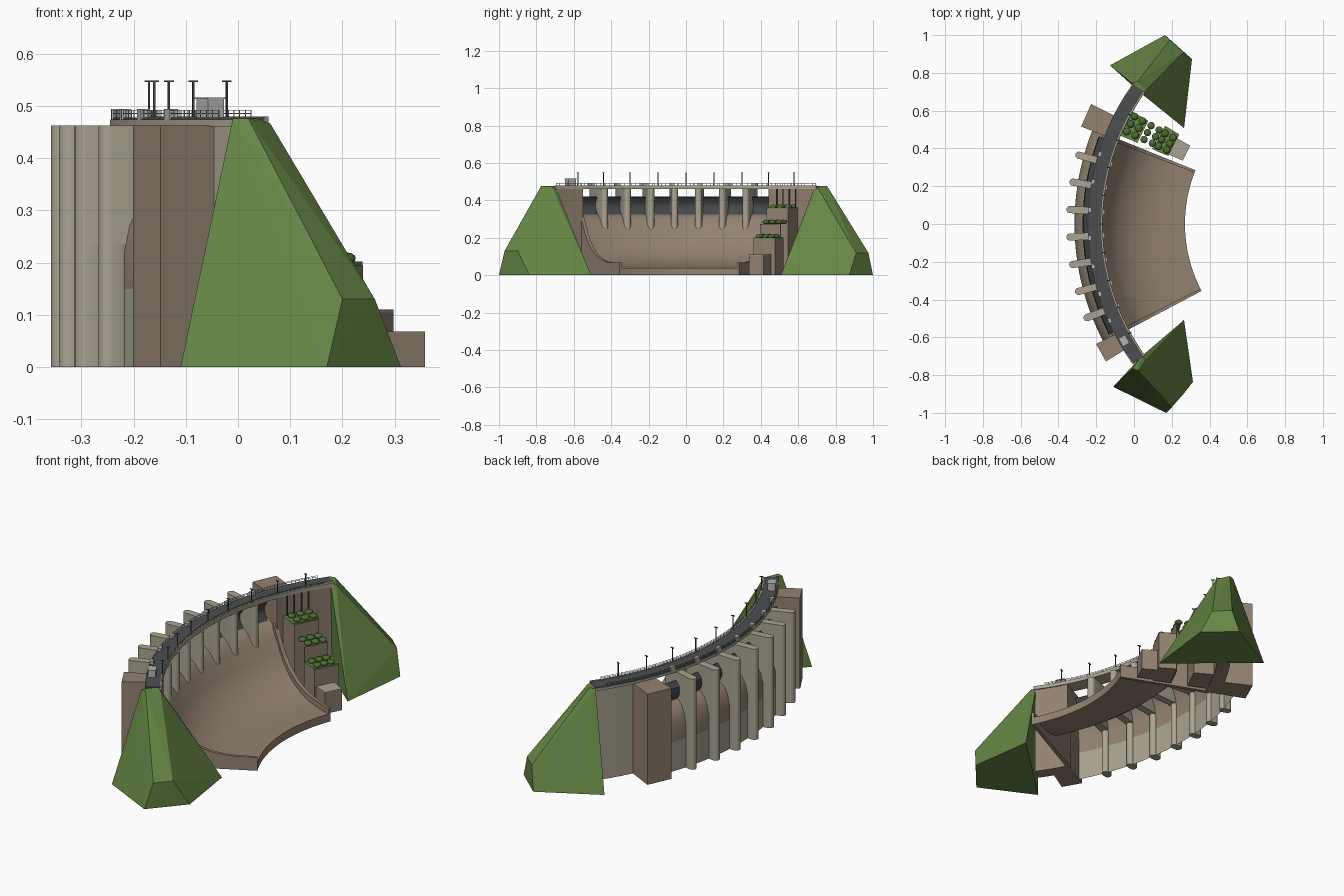
import bpy, bmesh, math
from mathutils import Vector, Matrix

if "Cube" in bpy.data.objects:
    bpy.data.objects.remove(bpy.data.objects["Cube"])

CX = 1.03                      # centre of the dam arc
A0, A1 = -27.3, 21.5           # angular limits of the spillway
STEP = (A1 - A0) / 8


def mat(name, c):
    m = bpy.data.materials.new(name)
    m.diffuse_color = (*c, 1)
    m.use_nodes = True
    m.node_tree.nodes["Principled BSDF"].inputs["Base Color"].default_value = m.diffuse_color
    return m


BROWN = mat("brown_concrete", (.29, .225, .165))
STONE = mat("pale_concrete", (.40, .37, .285))
ROAD = mat("asphalt", (.072, .076, .078))
GATE = mat("dark_steel", (.055, .062, .066))
GRASS = mat("hill_green", (.135, .24, .06))
BUSH = mat("bush_green", (.07, .15, .03))
BOOTH = mat("light_grey", (.45, .46, .45))


def P(r, a, z):
    """Polar point: a in degrees, positive toward +y."""
    t = math.radians(a)
    return Vector((CX - r * math.cos(t), r * math.sin(t), z))


def finish(name, bm, mats, smooth=False):
    me = bpy.data.meshes.new(name)
    bm.to_mesh(me)
    bm.free()
    ob = bpy.data.objects.new(name, me)
    bpy.context.collection.objects.link(ob)
    for m in mats:
        me.materials.append(m)
    if smooth:
        bpy.ops.object.select_all(action='DESELECT')
        ob.select_set(True)
        bpy.context.view_layer.objects.active = ob
        bpy.ops.object.shade_smooth_by_angle(angle=math.radians(35))
    return ob


def sweep(bm, prof, a0, a1, n=1, closed=True):
    """Sweep an (r, z) profile along the arc."""
    rings = [[bm.verts.new(P(r, a0 + (a1 - a0) * i / n, z)) for r, z in prof]
             for i in range(n + 1)]
    k = len(prof)
    for p, q in zip(rings, rings[1:]):
        for j in range(k if closed else k - 1):
            bm.faces.new((p[j], p[(j + 1) % k], q[(j + 1) % k], q[j]))
    if closed:
        bm.faces.new(rings[0])
        bm.faces.new(rings[-1])
    bmesh.ops.recalc_face_normals(bm, faces=bm.faces[:])


def sector(name, prof, a0, a1, m, n=1, closed=True, smooth=False):
    bm = bmesh.new()
    sweep(bm, prof, a0, a1, n, closed)
    return finish(name, bm, [m], smooth)


def rect(r0, r1, z0, z1):
    return [(r0, z0), (r1, z0), (r1, z1), (r0, z1)]


def box(bm, r, a, z, sr, st, sz):
    """Box resting on z, turned to follow the arc."""
    M = Matrix.Translation(P(r, a, z + sz / 2)) @ Matrix.Rotation(math.radians(-a), 4, 'Z')
    bmesh.ops.create_cube(bm, size=1, matrix=M @ Matrix.Diagonal((sr, st, sz, 1)))


# Spillway shell: upstream wall, rounded crest, chute and toe
prof = [(1.345, 0), (1.345, .15), (1.345, .22), (1.335, .27), (1.315, .31), (1.285, .33),
        (1.25, .322), (1.22, .298), (1.19, .255), (1.16, .20), (1.13, .157), (1.09, .118),
        (1.04, .083), (.98, .058), (.92, .045), (.86, .04), (.76, .04), (.76, 0)]
bm = bmesh.new()
sweep(bm, prof, A0, A1, 48, closed=False)
if sum(f.normal.z * f.calc_area() for f in bm.faces) < 0:
    bmesh.ops.reverse_faces(bm, faces=bm.faces[:])
for f in bm.faces:
    c = f.calc_center_median()
    f.material_index = int(c.z < .15 and (c.xy - Vector((CX, 0))).length > 1.3)
finish("spillway", bm, [BROWN, STONE], True)

# Training walls along both chute edges
top = [(r, z + .028) for r, z in prof[7:-1]]
wall = top + [(.76, 0), (1.22, 0)]
for name, a in (("left", A0), ("right", A1)):
    sector(name + "_training_wall", wall, a - .5, a + .5, BROWN)


# Piers with rounded nose and tail
def pier_plan(bm, a, r0, r1, z0, z1, w=.019):
    pts = []
    for i in range(9):
        t = -math.pi / 2 + math.pi * i / 8
        pts.append((r1 - w + w * math.cos(t), w * math.sin(t)))
    for i in range(9):
        t = math.pi / 2 + math.pi * i / 8
        pts.append((r0 + w + w * math.cos(t), w * math.sin(t)))
    R = Matrix.Rotation(math.radians(-a), 3, 'Z')
    f = bm.faces.new([bm.verts.new(R @ Vector((-x, y, z0)) + Vector((CX, 0, 0))) for x, y in pts])
    ext = bmesh.ops.extrude_face_region(bm, geom=[f])
    bmesh.ops.translate(bm, vec=(0, 0, z1 - z0),
                        verts=[v for v in ext['geom'] if isinstance(v, bmesh.types.BMVert)])


bm = bmesh.new()
for i in range(1, 8):
    a = A0 + STEP * i
    pier_plan(bm, a, 1.185, 1.39, .235, .463)
    pier_plan(bm, a, 1.33, 1.39, 0, .235)
bmesh.ops.recalc_face_normals(bm, faces=bm.faces[:])
finish("piers", bm, [STONE], True)

# Curved steel gates between the piers
bm = bmesh.new()
gate = [(1.27, .325), (1.292, .34), (1.302, .365), (1.298, .395), (1.275, .42),
        (1.265, .415), (1.285, .39), (1.288, .365), (1.278, .345), (1.26, .325)]
for i in range(8):
    sweep(bm, gate, A0 + STEP * i + .6, A0 + STEP * (i + 1) - .6, 4)
finish("gates", bm, [GATE], True)

# Abutments: solid ends of the dam, pale upstream and brown downstream
for name, a, b in (("left", -35.3, A0), ("right", A1, 35.3)):
    bm = bmesh.new()
    sweep(bm, rect(1.2, 1.265, 0, .463), a, b, 10)
    for f in bm.faces:
        d = f.calc_center_median().xy - Vector((CX, 0))
        f.material_index = int(f.normal.xy.dot(d.normalized()) > .7)
    finish(name + "_abutment", bm, [BROWN, STONE])
sector("left_abutment_block", rect(1.26, 1.385, 0, .463), -31.7, A0, BROWN)
sector("right_abutment_block", rect(1.26, 1.408, 0, .463), A1, 26.8, BROWN)

# Bridge deck, road surface and kerbs
sector("bridge_deck", rect(1.195, 1.275, .461, .474), -35.6, 35.6, STONE, 48)
sector("road", rect(1.204, 1.272, .473, .478), -35.6, 35.6, ROAD, 48)
sector("kerb", rect(1.195, 1.204, .473, .48), -35.6, 35.6, STONE, 48)

# Railings on both road edges
bm = bmesh.new()
for r in (1.198, 1.272):
    for z in (.485, .491):
        sweep(bm, rect(r - .0008, r + .0008, z, z + .0015), -33, 33, 48)
    for i in range(67):
        box(bm, r, -33 + i, .476, .0015, .0015, .016)
finish("railings", bm, [BOOTH])

# Street lamps
bm = bmesh.new()
for i in range(9):
    a = -28.8 + 7.2 * i
    box(bm, 1.2, a, .476, .004, .004, .071)
    box(bm, 1.2, a, .546, .018, .006, .003)
finish("street_lamps", bm, [GATE])

# Gate hoists and control booth
bm = bmesh.new()
for i in range(7):
    box(bm, 1.266, -20.4 + 6.8 * i - 3.4, .474, .018, .026, .02)
finish("gate_hoists", bm, [BOOTH])
bm = bmesh.new()
box(bm, 1.247, -29.7, .476, .035, .046, .037)
box(bm, 1.247, -29.7, .513, .04, .05, .003)
finish("control_booth", bm, [BOOTH])

# Planted terraces stepping down beside the chute
sector("upper_terrace", rect(1.10, 1.2, 0, .355), 23, 29.8, BROWN)
sector("middle_terrace", [(1.012, 0), (1.012, .275), (1.016, .275), (1.016, 0)], 23, 30, BROWN)
sector("lower_terrace", rect(.922, 1.01, 0, .195), 23, 31, BROWN)
sector("landing", rect(.842, .922, 0, .105), 23.5, 29.5, BROWN)
sector("landing_top", rect(.842, .922, .105, .11), 23.5, 29.5, STONE)
sector("upper_lawn", rect(1.105, 1.2, .355, .361), 23, 29.8, GRASS)
sector("lower_lawn", rect(.924, 1.01, .195, .202), 23, 31, GRASS)
bm = bmesh.new()
for r, z in ((1.15, .366), (1.05, .285), (.966, .208)):
    for dr in (-.024, .024):
        for a in (24.6, 26.8, 29):
            M = Matrix.Translation(P(r + dr, a, z)) @ Matrix.Diagonal((1, 1, .6, 1))
            bmesh.ops.create_icosphere(bm, subdivisions=2, radius=.02, matrix=M)
finish("bushes", bm, [BUSH], True)
bm = bmesh.new()
for i in range(4):
    box(bm, 1.193, 24 + 1.8 * i, .355, .005, .005, .105)
finish("terrace_posts", bm, [GATE])

# Grassy hillsides closing both ends of the dam
hills = {
    "left_hill": [(-.11, -.862, 0), (.17, -1, 0), (.312, -.836, 0), (.265, -.508, 0),
                  (.2, -.97, .13), (.262, -.9, .13), (-.01, -.765, .476), (.02, -.775, .476),
                  (.062, -.715, .466), (.04, -.70, .476)],
    "right_hill": [(-.127, .84, 0), (.164, 1, 0), (.307, .873, 0), (.265, .508, 0),
                   (.19, .975, .12), (.262, .91, .12), (-.01, .745, .476), (.02, .755, .476),
                   (.062, .705, .466), (.04, .69, .476)]}
for name, pts in hills.items():
    bm = bmesh.new()
    for p in pts:
        bm.verts.new(p)
    bmesh.ops.convex_hull(bm, input=bm.verts[:])
    bmesh.ops.recalc_face_normals(bm, faces=bm.faces[:])
    finish(name, bm, [GRASS])
